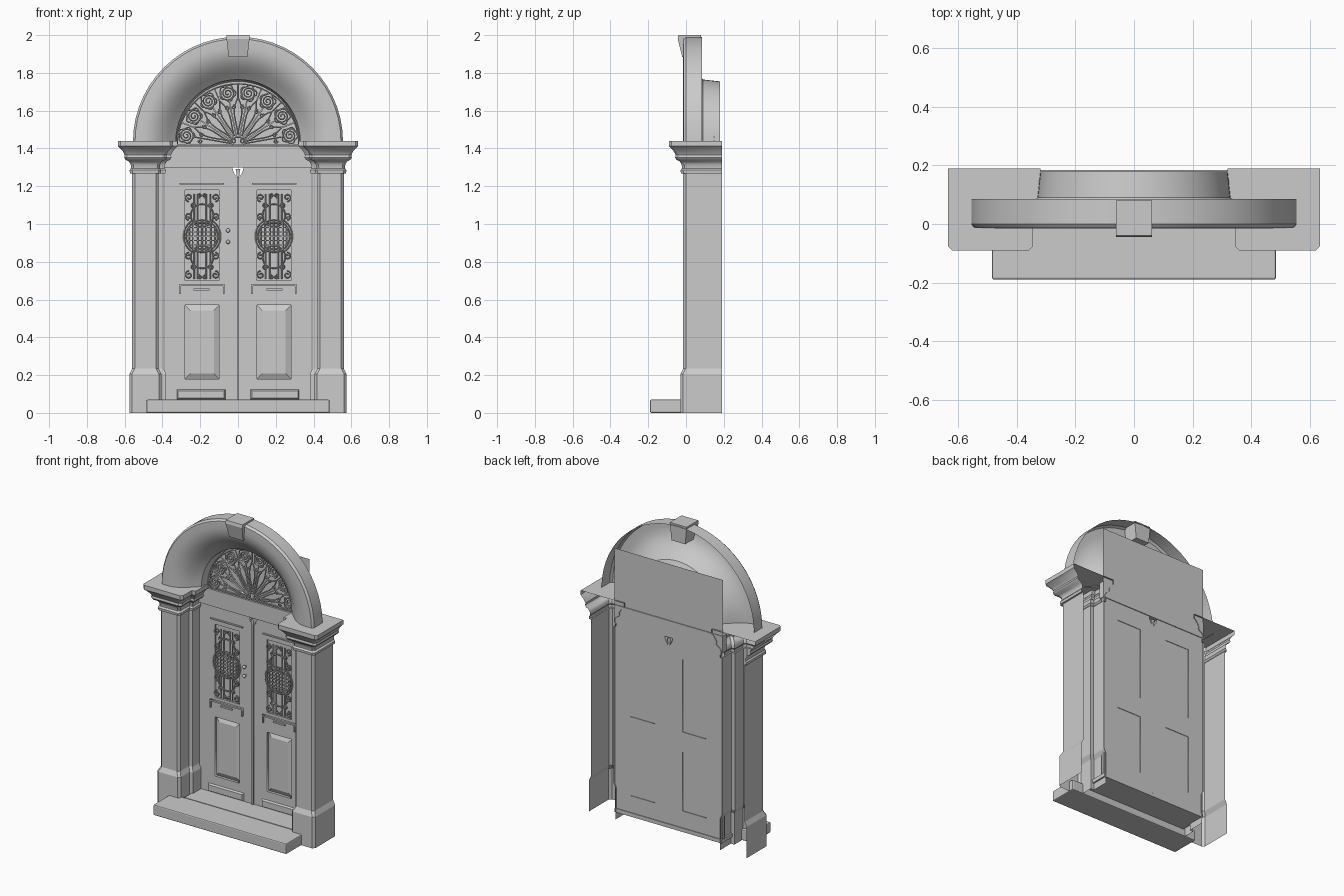
import bpy, bmesh
from math import sin, cos, pi, radians

if "Cube" in bpy.data.objects:
    bpy.data.objects.remove(bpy.data.objects["Cube"])


def finish(ob, mirror=False, smooth=0):
    bpy.context.collection.objects.link(ob)
    bpy.ops.object.select_all(action='DESELECT')
    ob.select_set(True)
    bpy.context.view_layer.objects.active = ob
    if ob.type == 'CURVE':
        bpy.ops.object.convert(target='MESH')
        ob = bpy.context.view_layer.objects.active
    if smooth:
        bpy.ops.object.shade_smooth_by_angle(angle=radians(smooth))
    if mirror:
        ob.modifiers.new("Mirror", 'MIRROR')
    return ob


def mesh(name, verts, faces, mirror=False, smooth=0):
    me = bpy.data.meshes.new(name)
    me.from_pydata(verts, [], faces)
    bm = bmesh.new()
    bm.from_mesh(me)
    bmesh.ops.recalc_face_normals(bm, faces=bm.faces)
    bm.to_mesh(me)
    bm.free()
    return finish(bpy.data.objects.new(name, me), mirror, smooth)


def strip(name, rows, cap=False, mirror=False, smooth=0):
    """Skin a list of equally long point rows."""
    n = len(rows[0])
    faces = [(r * n + i, r * n + i + 1, (r + 1) * n + i + 1, (r + 1) * n + i)
             for r in range(len(rows) - 1) for i in range(n - 1)]
    if cap:
        faces.append(tuple(range((len(rows) - 1) * n, len(rows) * n)))
    return mesh(name, [p for row in rows for p in row], faces, mirror, smooth)


def block(name, x0, x1, y0, y1, z0, z1, inset=0, bevel=0, mirror=False):
    """Box whose front face may be inset to form a raised panel."""
    i = inset
    v = [(x0, y1, z0), (x1, y1, z0), (x1, y1, z1), (x0, y1, z1),
         (x0 + i, y0, z0 + i), (x1 - i, y0, z0 + i), (x1 - i, y0, z1 - i), (x0 + i, y0, z1 - i)]
    f = [(0, 1, 2, 3), (4, 5, 6, 7), (0, 1, 5, 4), (1, 2, 6, 5), (2, 3, 7, 6), (3, 0, 4, 7)]
    ob = mesh(name, v, f, mirror)
    if bevel:
        b = ob.modifiers.new("Bevel", 'BEVEL')
        b.width, b.segments = bevel, 2
    return ob


def plate(name, loops, y0, y1, mirror=False):
    """Flat x-z outline with holes, given thickness along y."""
    cu = bpy.data.curves.new(name, 'CURVE')
    cu.dimensions, cu.fill_mode, cu.extrude = '2D', 'BOTH', (y1 - y0) / 2
    for loop in loops:
        sp = cu.splines.new('POLY')
        sp.points.add(len(loop) - 1)
        sp.use_cyclic_u = True
        for p, (x, z) in zip(sp.points, loop):
            p.co = (x, z, 0, 1)
    ob = bpy.data.objects.new(name, cu)
    ob.rotation_euler = (pi / 2, 0, 0)
    ob.location.y = (y0 + y1) / 2
    return finish(ob, mirror)


def wires(name, paths, y, r, mirror=False):
    """Thin iron rods along x-z paths."""
    cu = bpy.data.curves.new(name, 'CURVE')
    cu.dimensions, cu.bevel_depth, cu.bevel_resolution, cu.use_fill_caps = '3D', r, 1, True
    for path in paths:
        sp = cu.splines.new('POLY')
        sp.points.add(len(path) - 1)
        for p, (x, z) in zip(sp.points, path):
            p.co = (x, y, z, 1)
    return finish(bpy.data.objects.new(name, cu), mirror, 60)


def rect(x0, x1, z0, z1):
    return [(x0, z0), (x1, z0), (x1, z1), (x0, z1)]


def arc(cx, cz, r0, r1, a0, a1, n=16):
    """Arc, or a spiral if the radii differ (degrees)."""
    out = []
    for i in range(n + 1):
        t = i / n
        a, r = radians(a0 + (a1 - a0) * t), r0 + (r1 - r0) * t
        out.append((cx + r * cos(a), cz + r * sin(a)))
    return out


# Door piers with stepped jambs, flared base and moulded capital, open at the back
def pier_ring(d, z):
    c = 0.014
    plan = [(.56 + d, .19), (.56 + d, -.015 - d + c), (.56 + d - c, -.015 - d),
            (.42 - d + c, -.015 - d), (.42 - d, -.015 - d + c), (.42 - d, .09 - d),
            (.395 - d, .09 - d), (.395 - d, .19)]
    return [(x, y, z) for x, y in plan]

strip("pier", [pier_ring(d, z) for d, z in
      [(.015, 0), (.015, .205), (0, .235), (0, 1.27)]], mirror=True)
strip("capital", [pier_ring(d, z) for d, z in
      [(0, 1.268), (.012, 1.268), (.014, 1.285), (.006, 1.295), (.008, 1.315), (.018, 1.332),
       (.035, 1.34), (.043, 1.352), (.04, 1.366), (.05, 1.385), (.065, 1.402), (.075, 1.412),
       (.075, 1.44)]], cap=True, mirror=True, smooth=35)

# Round arch with a splayed inner face running into the fanlight tunnel
section = [(.556, .086), (.556, .0), (.545, -.014), (.50, -.015), (.465, -.01), (.43, .005),
           (.40, .025), (.37, .052), (.345, .077), (.33, .09), (.32, .18)]
N = 28
strip("arch", [[(r * cos(pi * k / N), y, 1.435 + r * sin(pi * k / N)) for r, y in section]
               for k in range(N + 1)], smooth=35)

# Keystone
key = [(.05, -.02, 1.885), (.061, -.044, 1.98), (.061, -.04, 2.0), (.061, .08, 2.0), (.05, .08, 1.885)]
mesh("keystone", [(s * x, y, z) for s in (-1, 1) for x, y, z in key],
     [(0, 1, 2, 3, 4), (5, 6, 7, 8, 9)] + [(i, (i + 1) % 5, (i + 1) % 5 + 5, i + 5) for i in range(5)])

# Step and sill
block("step", -.485, .485, -.19, 0, 0, .07, bevel=.007)
block("sill", -.39, .39, 0, .185, .045, .07)

# Transom beam and fanlight glass
block("transom", -.395, .395, .145, .185, 1.30, 1.41)
mesh("fanlight_glass", [(-.395, .18, 1.41), (.395, .18, 1.41), (.395, .18, 1.78), (-.395, .18, 1.78)],
     [(0, 1, 2, 3)])

# Door leaves: frame, panels, mouldings
leaf = [(.005, .07), (.39, .07), (.39, 1.30), (.03, 1.30), (.022, 1.27), (.005, 1.245)]
plate("door_leaf", [leaf, rect(.10, .28, .70, 1.18), rect(.10, .28, .18, .57)], .158, .18, True)
block("window_panel", .095, .285, .17, .176, .69, 1.19, mirror=True)
block("lower_panel", .10, .28, .162, .176, .18, .57, inset=.028, mirror=True)
plate("closing_strip", [[(-.006, .07), (.006, .07), (.006, 1.25), (.012, 1.29), (-.012, 1.29), (-.006, 1.25)]],
      .148, .178)
block("drip_mould", .075, .31, .15, .16, 1.21, 1.218, mirror=True)
plate("shelf_mould", [[(.072, .63), (.08, .63), (.08, .672), (.302, .672), (.302, .63), (.31, .63),
                       (.31, .682), (.072, .682)]], .145, .16, True)
block("shelf_bead", .15, .235, .15, .16, .648, .658, mirror=True)
block("kick_board", .065, .325, .146, .16, .07, .125, inset=.008, mirror=True)

# Iron window grilles
cx, cz = .19, .935
g = [arc(cx, cz, .085, .085, 0, 360, 32), arc(cx, cz, .098, .098, -55, 55), arc(cx, cz, .098, .098, 125, 235)]
for k in range(-3, 4):
    o = k * .023
    h = (.085 ** 2 - o * o) ** .5
    g += [[(cx + o, cz - h), (cx + o, cz + h)], [(cx - h, cz + o), (cx + h, cz + o)]]
for u in (-1, 1):
    g.append(arc(cx, cz + u * .11, .06, .06, 0, 360, 24))
    for s in (-1, 1):
        for o in (.022, .042):
            g.append([(cx + s * o, cz + u * .07), (cx + s * o, cz + u * .225)])
        # scrolls at the corners and beside the ring
        for px, pz, r in [(.07, .205, .022), (.07, .105, .02), (.045, .165, .014), (.012, .215, .012)]:
            pts = arc(0, 0, r, r * .2, -90, 360, 16)
            g.append([(cx + s * (px + x), cz + u * (pz + z)) for x, z in pts])
wires("window_grille", g, .155, .0038, True)

# Fanlight ironwork: rosettes on a ring, leaf-shaped spokes, curls
fz = 1.42
f = [arc(0, fz, .322, .322, 0, 180, 32), arc(0, fz, .04, .04, 0, 180, 10), [(-.325, fz), (.325, fz)]]

def ray(a, r, off=0):
    return (r * cos(a) - off * sin(a), fz + r * sin(a) + off * cos(a))

for k in range(8):
    a = radians(10 + k * 160 / 7)
    x, z = ray(a, .278)
    f.append(arc(x, z, .04, .005, k * 40, k * 40 + 900, 40))
    f.append([(x + (.04 + .005 * cos(5 * t)) * cos(t), z + (.04 + .005 * cos(5 * t)) * sin(t))
              for t in [2 * pi * i / 30 for i in range(31)]])
    f.append([ray(a, .04), ray(a, .235)])
    # small leaf curls on each stem
    for s in (-1, 1):
        c = ray(a, .20, s * .016)
        f.append(arc(c[0], c[1], .012, .003, k * 23, k * 23 + s * 450, 14))
for k in range(7):
    a = radians(10 + (k + .5) * 160 / 7)
    for s in (-1, 1):
        f.append([ray(a, .05 + .20 * t / 10, s * .02 * sin(pi * (t / 10) ** 1.5)) for t in range(11)])
    f.append([ray(a, .25), ray(a, .32)])
for s in (-1, 1):
    f.append([(s * x, z) for x, z in arc(.025, fz + .018, .02, .004, -90, 400, 18)])
wires("fanlight_grille", f, .148, .0042)

# Door knobs on the left leaf
for i, z in enumerate((.965, .905)):
    bm = bmesh.new()
    bmesh.ops.create_uvsphere(bm, u_segments=14, v_segments=8, radius=.011)
    me = bpy.data.meshes.new("door_knob")
    bm.to_mesh(me)
    bm.free()
    knob = bpy.data.objects.new(f"door_knob_{i + 1}", me)
    knob.location = (-.053, .14, z)
    finish(knob, smooth=60)
    block(f"knob_stem_{i + 1}", -.057, -.049, .14, .165, z - .004, z + .004)
